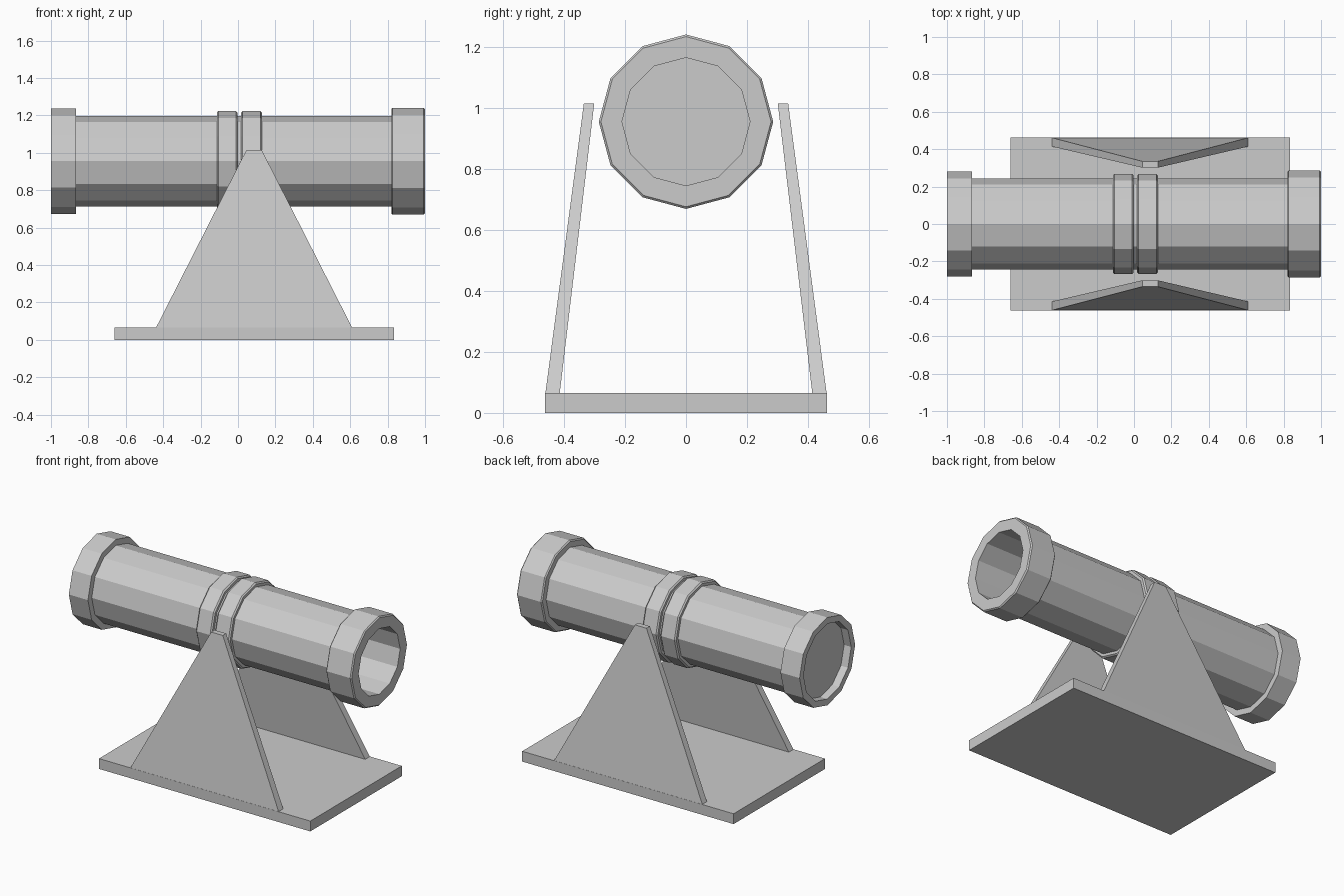
import bpy, bmesh
from math import sin, cos, pi

if "Cube" in bpy.data.objects:
    bpy.data.objects.remove(bpy.data.objects["Cube"])

SIDES = 12
AXIS_Z = 0.955


def finish(name, bm):
    bmesh.ops.recalc_face_normals(bm, faces=bm.faces)
    me = bpy.data.meshes.new(name)
    bm.to_mesh(me)
    bm.free()
    ob = bpy.data.objects.new(name, me)
    bpy.context.collection.objects.link(ob)
    return ob


def lathe(name, profile, ring=True):
    """Turn (x, radius) points around the barrel axis; ring closes the section, else the ends are capped."""
    bm = bmesh.new()
    loops = [[bm.verts.new((x, r * sin(2 * pi * i / SIDES), AXIS_Z + r * cos(2 * pi * i / SIDES)))
              for i in range(SIDES)] for x, r in profile]
    pairs = list(zip(loops, loops[1:]))
    if ring:
        pairs.append((loops[-1], loops[0]))
    else:
        bm.faces.new(loops[0])
        bm.faces.new(loops[-1])
    for a, b in pairs:
        for i in range(SIDES):
            j = (i + 1) % SIDES
            bm.faces.new((a[i], a[j], b[j], b[i]))
    return finish(name, bm)


def band(name, x0, x1, r, inner, c):
    """Ring with small chamfers on its outer edges."""
    return lathe(name, [(x0, inner), (x0, r - c), (x0 + c, r), (x1 - c, r), (x1, r - c), (x1, inner)])


def hexahedron(name, bottom, top):
    bm = bmesh.new()
    lo = [bm.verts.new(p) for p in bottom]
    hi = [bm.verts.new(p) for p in top]
    bm.faces.new(lo)
    bm.faces.new(hi)
    for i in range(4):
        j = (i + 1) % 4
        bm.faces.new((lo[i], lo[j], hi[j], hi[i]))
    return finish(name, bm)


def rect(x0, x1, y0, y1, z):
    return [(x0, y0, z), (x1, y0, z), (x1, y1, z), (x0, y1, z)]


# Barrel: closed at the rear, deep bore open at the front
lathe("barrel", [(-0.95, 0.2425), (0.99, 0.2425), (0.99, 0.21), (-0.9, 0.21)], ring=False)

# End collars
lathe("rear_collar", [(-1.0, 0.241), (-1.0, 0.281), (-0.865, 0.281), (-0.865, 0.241)])
band("muzzle_collar", 0.82, 1.0, 0.286, 0.21, 0.007)

# Pair of bands at the middle
for name, x0, x1 in (("rear_band", -0.113, -0.003), ("front_band", 0.017, 0.127)):
    band(name, x0, x1, 0.268, 0.24, 0.008)

# Base plate
hexahedron("base_plate", rect(-0.66, 0.835, -0.462, 0.462, 0), rect(-0.66, 0.835, -0.462, 0.462, 0.066))

# Leaning side supports
for side, s in (("left", 1), ("right", -1)):
    hexahedron(side + "_support",
               rect(-0.438, 0.61, s * 0.414, s * 0.461, 0.066),
               rect(0.045, 0.127, s * 0.301, s * 0.335, 1.015))
